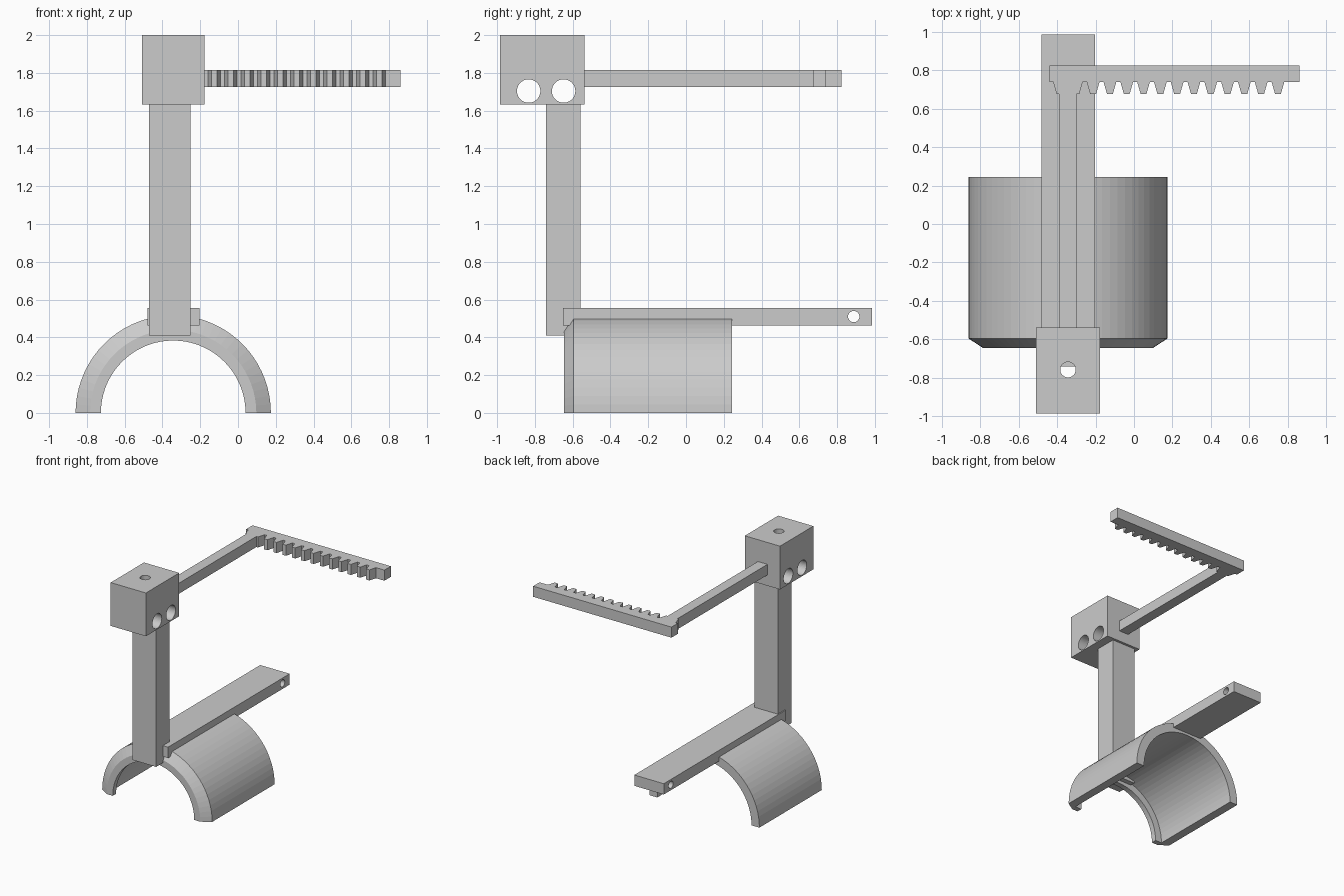
import bpy, bmesh
from math import pi, sin, cos
from mathutils import Matrix, Vector

if "Cube" in bpy.data.objects:
    bpy.data.objects.remove(bpy.data.objects["Cube"], do_unlink=True)

grey = bpy.data.materials.new("plain grey")
grey.use_nodes = True
COLOUR = (0.6, 0.6, 0.6, 1)
grey.diffuse_color = COLOUR
grey.node_tree.nodes["Principled BSDF"].inputs["Base Color"].default_value = COLOUR

AXIS_X = -0.343  # shared centre line of the post, bar and saddle


def finish(name, bm):
    bmesh.ops.recalc_face_normals(bm, faces=bm.faces)
    mesh = bpy.data.meshes.new(name)
    bm.to_mesh(mesh)
    bm.free()
    mesh.materials.append(grey)
    obj = bpy.data.objects.new(name, mesh)
    bpy.context.collection.objects.link(obj)
    return obj


def box(name, lo, hi):
    lo, hi = Vector(lo), Vector(hi)
    bm = bmesh.new()
    bmesh.ops.create_cube(bm, size=1)
    bmesh.ops.scale(bm, vec=hi - lo, verts=bm.verts)
    bmesh.ops.translate(bm, vec=(lo + hi) / 2, verts=bm.verts)
    return finish(name, bm)


def drill(target, name, centre, radius, axis):
    """Cut a round through hole along the x or z axis."""
    bm = bmesh.new()
    bmesh.ops.create_cone(bm, cap_ends=True, segments=40, radius1=radius,
                          radius2=radius, depth=0.8)
    if axis == "X":
        bmesh.ops.rotate(bm, matrix=Matrix.Rotation(pi / 2, 3, "Y"), verts=bm.verts)
    bmesh.ops.translate(bm, vec=centre, verts=bm.verts)
    cutter = finish(name, bm)
    cutter.hide_render = True
    cutter.hide_set(True)
    cutter.display_type = "WIRE"
    mod = target.modifiers.new(name, "BOOLEAN")
    mod.operation = "DIFFERENCE"
    mod.solver = "EXACT"
    mod.object = cutter


# Thin half-pipe saddle with a chamfered front rim and an inner front lip
bm = bmesh.new()
section = [(0.383, -0.645), (0.44, -0.645), (0.517, -0.595),
           (0.517, 0.243), (0.443, 0.243), (0.443, -0.6), (0.383, -0.6)]
STEPS = 36
rings = []
for i in range(STEPS + 1):
    a = pi * i / STEPS
    rings.append([bm.verts.new((AXIS_X + r * cos(a), y, r * sin(a))) for r, y in section])
for a, b in zip(rings, rings[1:]):
    for j in range(len(section)):
        k = (j + 1) % len(section)
        bm.faces.new((a[j], a[k], b[k], b[j]))
bm.faces.new(rings[0])
bm.faces.new(rings[-1])
finish("saddle", bm)

# Flat bar on top of the saddle, with a cross hole at the back
bar = box("base_bar", (-0.48, -0.65, 0.463), (-0.203, 0.984, 0.555))
drill(bar, "bar_hole_cutter", (AXIS_X, 0.888, 0.51), 0.03, "X")

# Upright post
box("post", (-0.472, -0.74, 0.409), (-0.252, -0.558, 1.633))

# Head block with two cross holes and one vertical hole
head = box("head_block", (-0.508, -0.984, 1.632), (-0.177, -0.537, 2.0))
for n, y in enumerate((-0.833, -0.648)):
    drill(head, f"head_side_hole_cutter_{n + 1}", (AXIS_X, y, 1.704), 0.062, "X")
drill(head, "head_top_hole_cutter", (AXIS_X, -0.757, 1.82), 0.04, "Z")

# Arm from the head block to the rack
Z0, Z1 = 1.724, 1.814
box("arm", (-0.39, -0.54, Z0), (-0.3, 0.745, Z1))

# Toothed rack, extruded from its outline
PITCH, TEETH = 0.0873, 14
ROOT_Y, TIP_Y, BACK_Y = 0.738, 0.675, 0.824
outline = [(-0.44, BACK_Y), (-0.44, ROOT_Y)]
for i in range(TEETH):
    x = 0.748 - PITCH * (TEETH - 1 - i)
    outline += [(x - 0.033, ROOT_Y), (x - 0.015, TIP_Y), (x + 0.015, TIP_Y), (x + 0.033, ROOT_Y)]
outline += [(0.86, ROOT_Y), (0.86, BACK_Y)]
bm = bmesh.new()
face = bm.faces.new([bm.verts.new((x, y, Z0)) for x, y in outline])
top = bmesh.ops.extrude_face_region(bm, geom=[face])["geom"]
bmesh.ops.translate(bm, vec=(0, 0, Z1 - Z0),
                    verts=[v for v in top if isinstance(v, bmesh.types.BMVert)])
finish("rack", bm)
